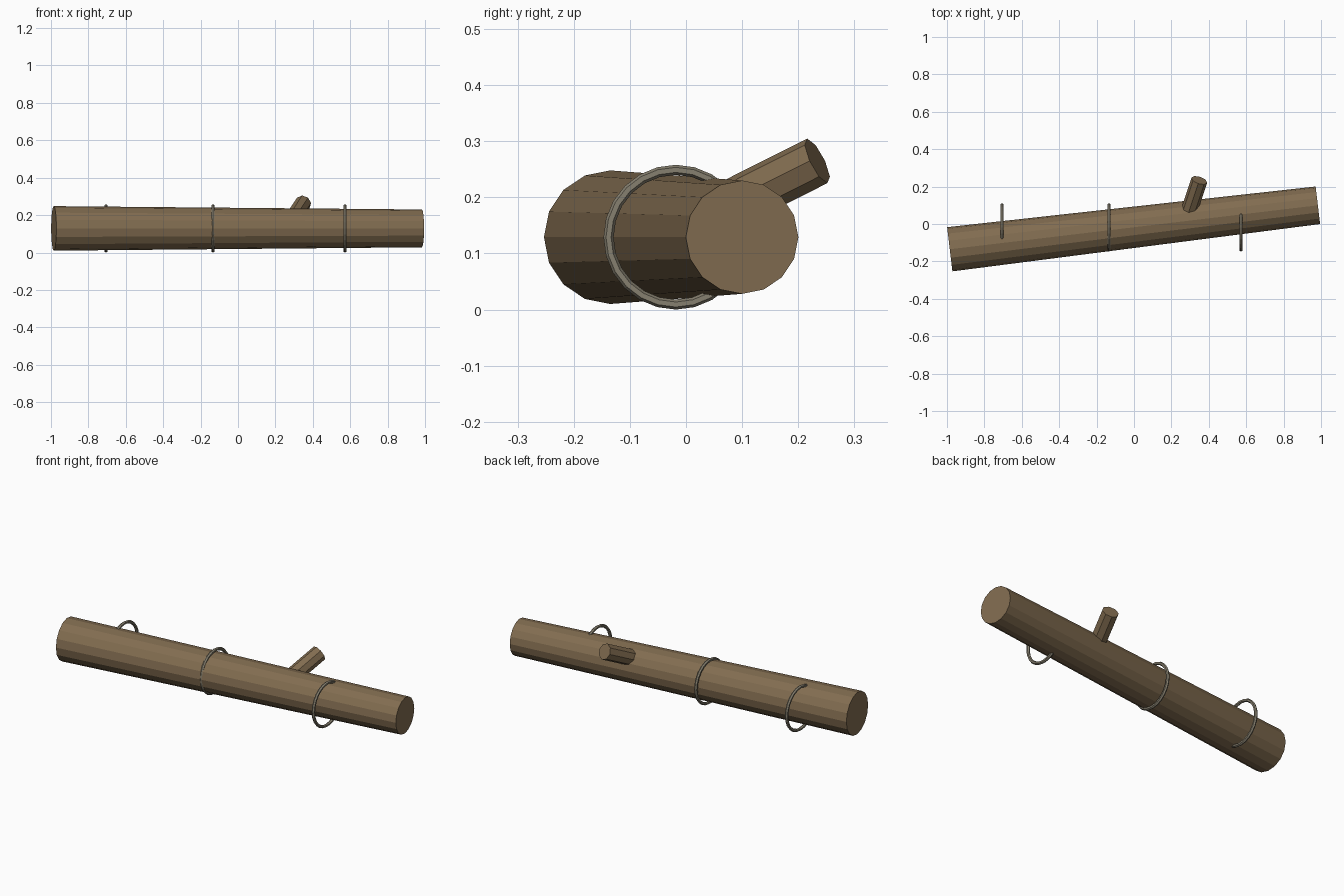
import bpy
from math import radians
from mathutils import Vector

cube = bpy.data.objects.get("Cube")
if cube:
    bpy.data.objects.remove(cube, do_unlink=True)


def material(name, rgb):
    mat = bpy.data.materials.new(name)
    mat.use_nodes = True
    mat.diffuse_color = (*rgb, 1)
    mat.node_tree.nodes["Principled BSDF"].inputs["Base Color"].default_value = (*rgb, 1)
    return mat


def finish(name, mat):
    obj = bpy.context.object
    obj.name = name
    obj.data.materials.append(mat)
    bpy.ops.object.shade_flat()
    return obj


def tapered_pole(name, start, end, r_start, r_end, sides, mat):
    start, end = Vector(start), Vector(end)
    axis = end - start
    bpy.ops.mesh.primitive_cone_add(
        vertices=sides, radius1=r_start, radius2=r_end, depth=axis.length,
        location=(start + end) / 2,
        rotation=axis.to_track_quat('Z', 'Y').to_euler())
    return finish(name, mat)


bark = material("brown bark", (0.22, 0.15, 0.08))
rope = material("grey rope", (0.24, 0.215, 0.16))

# Tapered trunk lying at a slight angle
tapered_pole("log", (-0.985, -0.135, 0.129), (0.983, 0.10, 0.129),
             0.119, 0.101, 16, bark)

# Cut side branch rising from the back
tapered_pole("branch_stub", (0.28, 0.025, 0.16), (0.349, 0.234, 0.265),
             0.044, 0.044, 8, bark)

# Thin binding rings, all square to the x axis
for name, x in (("right", -0.706), ("middle", -0.134), ("left", 0.572)):
    bpy.ops.mesh.primitive_torus_add(
        major_segments=24, minor_segments=6, major_radius=0.12,
        minor_radius=0.009, location=(x, -0.018, 0.129),
        rotation=(0, radians(90), 0))
    finish(name + "_ring", rope)
